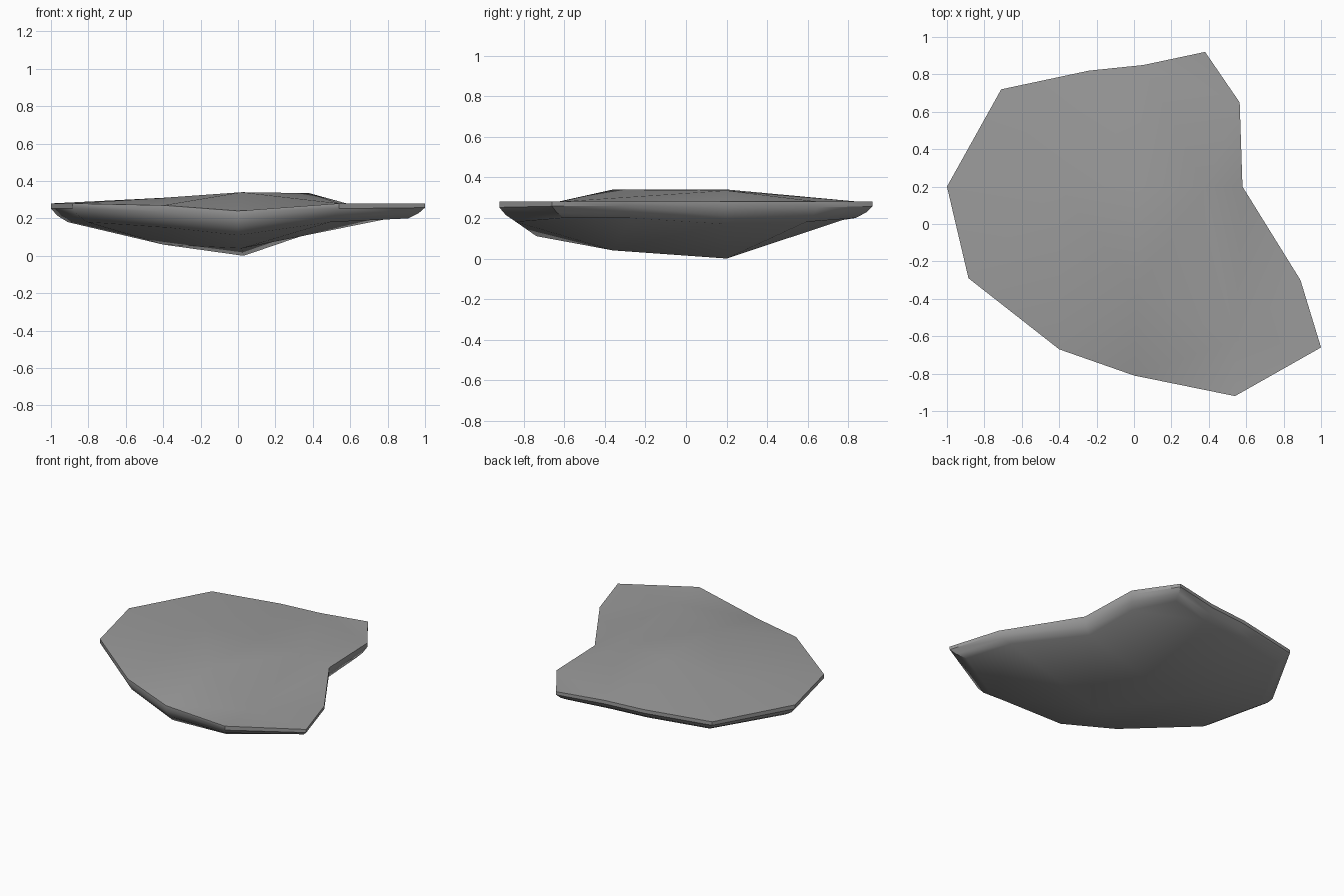
import bpy, bmesh, math
from mathutils import Vector
from mathutils.geometry import delaunay_2d_cdt

if "Cube" in bpy.data.objects:
    bpy.data.objects.remove(bpy.data.objects["Cube"], do_unlink=True)

# Stone colour
stone = bpy.data.materials.new("grey stone")
stone.use_nodes = True
GREY = (0.33, 0.33, 0.33, 1)
stone.diffuse_color = GREY
stone.node_tree.nodes["Principled BSDF"].inputs["Base Color"].default_value = GREY

# Outline of the slab, counter-clockwise: x, y, rim height, underside height
OUTLINE = [
    (-1, .2, .28, .18), (-.885, -.29, .28, .18), (-.4, -.67, .27, .15),
    (0, -.81, .24, .11), (.54, -.92, .28, .18), (1, -.66, .28, .2),
    (.89, -.3, .28, .2), (.58, .2, .28, .17), (.565, .65, .28, .18),
    (.38, .92, .28, .2), (.05, .85, .28, .19), (-.24, .82, .28, .19),
    (-.71, .72, .28, .19),
]
# Inner points of the domed top and of the deeper belly
TOP = [(.02, -.36, .34), (.02, .2, .34), (.38, .2, .335), (-.4, .2, .31), (.54, -.62, .28)]
BELLY = [(.03, .2, 0), (.02, -.36, .04), (-.4, .2, .06)]
# Edge profile: outline scale, share of the way from rim to underside
PROFILE = [(1, 0), (1, .28), (.965, .66), (.91, 1)]

bm = bmesh.new()


def ring(scale, drop):
    return [bm.verts.new((x * scale, y * scale, rim + (low - rim) * drop))
            for x, y, rim, low in OUTLINE]


def cap(border, inner):
    """Triangulate the area inside a ring through the given inner points."""
    verts = border + [bm.verts.new(p) for p in inner]
    n = len(border)
    edges = [(i, (i + 1) % n) for i in range(n)]
    result = delaunay_2d_cdt([v.co.xy for v in verts], edges, [], 1, 1e-5)
    source = result[3]
    for face in result[2]:
        bm.faces.new([verts[source[i][0]] for i in face])


# Rounded edge
rings = [ring(*level) for level in PROFILE]
for upper, lower in zip(rings, rings[1:]):
    for i in range(len(upper)):
        bm.faces.new((upper[i - 1], lower[i - 1], lower[i], upper[i]))

# Top and underside
cap(rings[0], TOP)
cap(rings[-1], BELLY)
bmesh.ops.recalc_face_normals(bm, faces=bm.faces)

mesh = bpy.data.meshes.new("stone_slab")
bm.to_mesh(mesh)
bm.free()
mesh.materials.append(stone)
slab = bpy.data.objects.new("stone_slab", mesh)
bpy.context.collection.objects.link(slab)
bpy.context.view_layer.objects.active = slab
slab.select_set(True)
bpy.ops.object.shade_smooth_by_angle(angle=math.radians(35))
